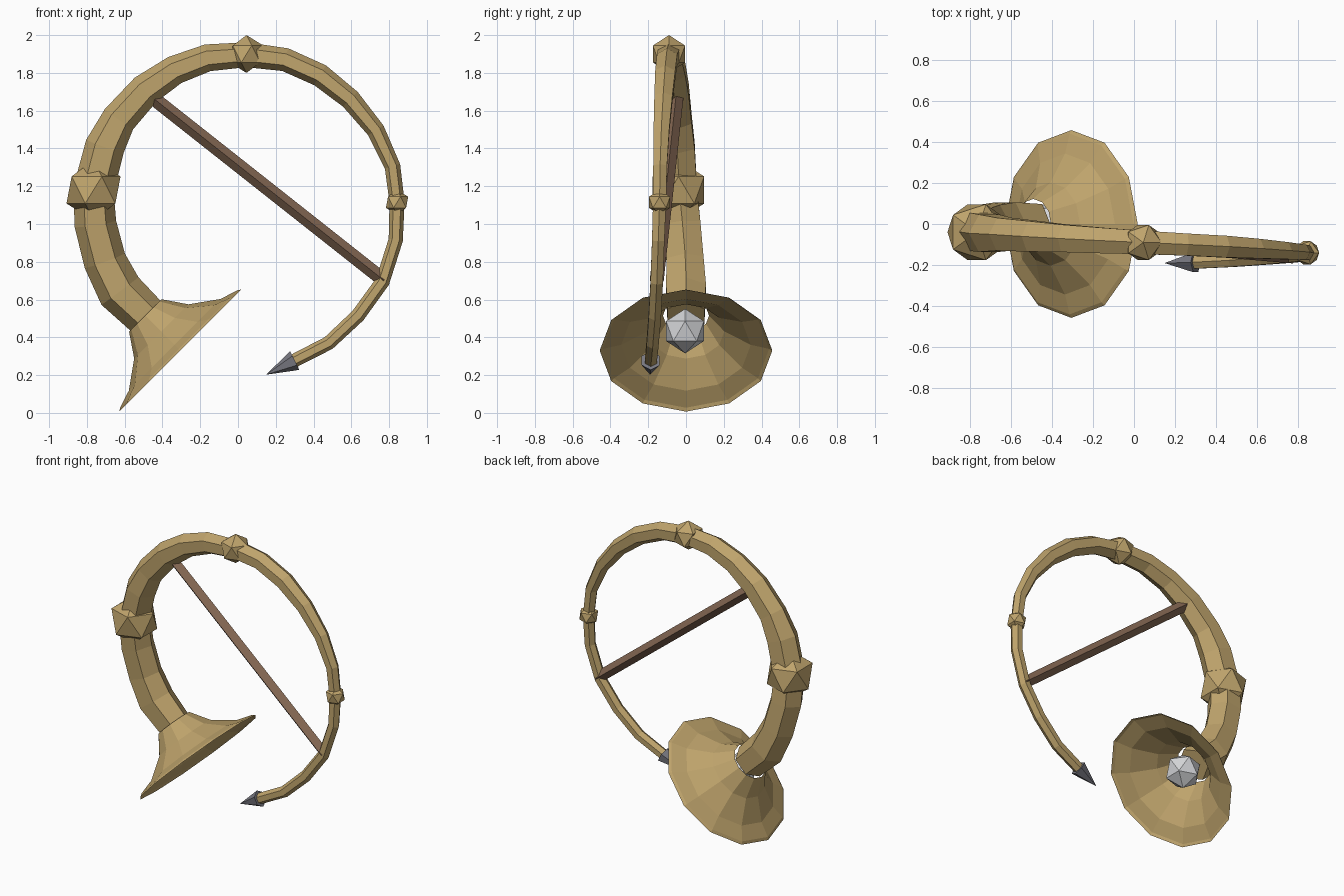
import bpy, bmesh, math
from mathutils import Vector, Matrix

if "Cube" in bpy.data.objects:
    bpy.data.objects.remove(bpy.data.objects["Cube"])


def material(name, rgb):
    m = bpy.data.materials.new(name)
    m.diffuse_color = (*rgb, 1)
    m.use_nodes = True
    m.node_tree.nodes["Principled BSDF"].inputs["Base Color"].default_value = m.diffuse_color
    return m


BRASS = material("brass", (0.52, 0.37, 0.15))
WOOD = material("brown wood", (0.23, 0.135, 0.085))
STEEL = material("dark steel", (0.19, 0.19, 0.22))
SILVER = material("pale silver", (0.66, 0.67, 0.69))


def finish(name, bm, mat, recalc=True):
    if recalc:
        bmesh.ops.recalc_face_normals(bm, faces=bm.faces)
    me = bpy.data.meshes.new(name)
    bm.to_mesh(me)
    bm.free()
    me.materials.append(mat)
    ob = bpy.data.objects.new(name, me)
    bpy.context.collection.objects.link(ob)
    return ob


def loft(name, rings, mat, caps=True):
    """Skin a list of rings of points; a single-point radius closes to a tip."""
    bm = bmesh.new()
    loops = [[bm.verts.new(p) for p in ring] for ring in rings]
    n = len(loops[0])
    for a, b in zip(loops, loops[1:]):
        for i in range(n):
            j = (i + 1) % n
            bm.faces.new((a[i], a[j], b[j], b[i]))
    if caps:
        bm.faces.new(loops[0][::-1])
        bm.faces.new(loops[-1])
    bmesh.ops.remove_doubles(bm, verts=bm.verts, dist=1e-5)
    return finish(name, bm, mat)


def ring(centre, axis, radius, sides, phase=0.0):
    """Regular polygon around an axis, first corner lying in the xz plane."""
    axis = axis.normalized()
    u = axis.cross(Vector((0, 1, 0))).normalized()
    v = axis.cross(u)
    out = []
    for i in range(sides):
        a = phase + 2 * math.pi * i / sides
        out.append(centre + radius * (math.cos(a) * u + math.sin(a) * v))
    return out


def node(name, centre, radius, mat=BRASS):
    bm = bmesh.new()
    bmesh.ops.create_icosphere(bm, subdivisions=1, radius=radius,
                               matrix=Matrix.Translation(centre))
    return finish(name, bm, mat)


# Curved tapering pipe: x, y, z, radius
path = [
    (-.485, 0, .51, .112), (-.625, 0, .645, .122), (-.705, -.005, .805, .113),
    (-.755, -.02, 1.0, .111), (-.765, -.035, 1.18, .108), (-.705, -.045, 1.41, .105),
    (-.63, -.05, 1.555, .092), (-.49, -.06, 1.71, .086), (-.335, -.07, 1.815, .077),
    (-.16, -.08, 1.88, .072), (.045, -.09, 1.896, .066), (.25, -.10, 1.87, .062),
    (.435, -.11, 1.787, .061), (.595, -.12, 1.66, .055), (.73, -.13, 1.495, .048),
    (.818, -.137, 1.305, .042), (.842, -.14, 1.115, .04), (.835, -.147, .915, .038),
    (.765, -.155, .695, .038), (.635, -.165, .515, .038), (.48, -.177, .37, .037),
    (.285, -.187, .27, .036)]
pts = [Vector(p[:3]) for p in path]
rings = []
for i, p in enumerate(pts):
    t = pts[min(i + 1, len(pts) - 1)] - pts[max(i - 1, 0)]
    rings.append(ring(p, t, path[i][3], 6))
loft("curved_pipe", rings, BRASS)

# Flared bell with an open mouth
axis = Vector((1, 0, -1)).normalized()
mouth = Vector((-.305, 0, .33))
profile = [(-.262, .122), (-.143, .203), (-.043, .343), (-.012, .44), (0, .457)]
loft("bell", [ring(mouth + t * axis, axis, r, 12) for t, r in profile], BRASS, caps=False)

# Faceted knobs on the pipe and the ball in the bell
node("large_knob", (-.765, -.04, 1.18), .16)
node("top_knob", (.045, -.09, 1.9), .1)
node("small_knob", (.842, -.14, 1.115), .066)
node("bell_ball", (-.405, -.005, .433), .118, SILVER)

# Pointed mouthpiece
base, tip = Vector((.30, -.187, .277)), Vector((.15, -.19, .203))
d = tip - base
loft("mouthpiece_tip", [ring(base, d, .055, 6), ring(tip, d, .0005, 6)], STEEL)

# Wooden crossbar
a, b = Vector((-.46, -.05, 1.675)), Vector((.775, -.155, .7))
loft("crossbar", [ring(a, b - a, .037, 4), ring(b, b - a, .037, 4)], WOOD)
